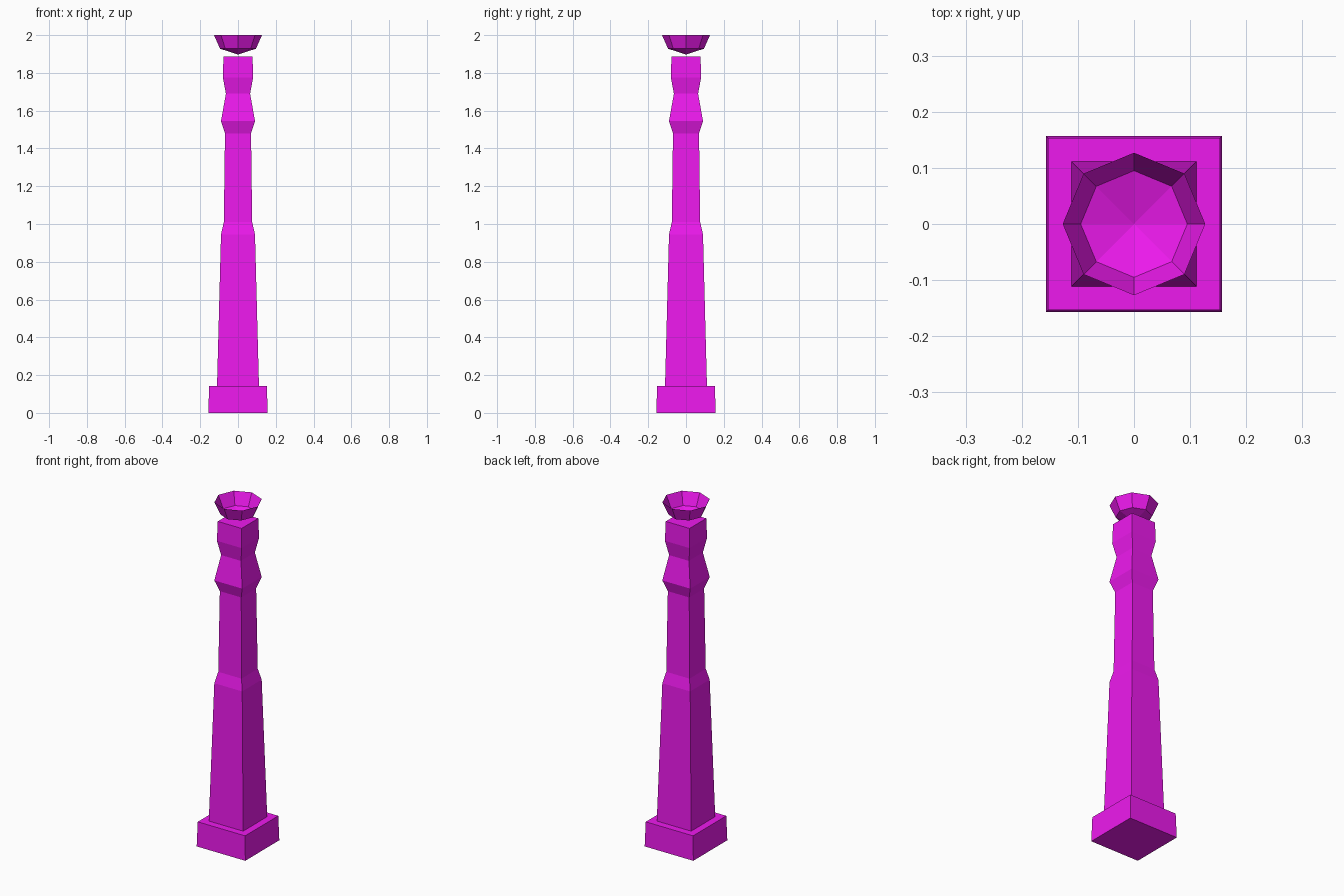
import bpy, bmesh, math

if "Cube" in bpy.data.objects:
    bpy.data.objects.remove(bpy.data.objects["Cube"])

mat = bpy.data.materials.new("magenta")
mat.diffuse_color = (0.85, 0.01, 0.85, 1)
mat.use_nodes = True
mat.node_tree.nodes["Principled BSDF"].inputs["Base Color"].default_value = mat.diffuse_color


def lathe(name, profile, sides, turn=0.0, cap_bottom=False, cap_top=False):
    """Stack n-sided rings of (radius, z); radius 0 makes a point."""
    bm = bmesh.new()
    rings = []
    for r, z in profile:
        if r == 0:
            rings.append([bm.verts.new((0, 0, z))] * sides)
            continue
        angles = [turn + 2 * math.pi * i / sides for i in range(sides)]
        rings.append([bm.verts.new((r * math.cos(a), r * math.sin(a), z)) for a in angles])
    for low, high in zip(rings, rings[1:]):
        for i in range(sides):
            j = (i + 1) % sides
            corners = list(dict.fromkeys((low[i], low[j], high[j], high[i])))
            bm.faces.new(corners)
    if cap_bottom:
        bm.faces.new(rings[0][::-1])
    if cap_top:
        bm.faces.new(rings[-1])
    me = bpy.data.meshes.new(name)
    bm.to_mesh(me)
    bm.free()
    me.materials.append(mat)
    ob = bpy.data.objects.new(name, me)
    bpy.context.collection.objects.link(ob)
    return ob


def square(name, profile, **caps):
    """Square section given as (half width, z)."""
    return lathe(name, [(h * math.sqrt(2), z) for h, z in profile], 4, math.pi / 4, **caps)


# Square plinth
square("plinth", [(0.157, 0), (0.153, 0.143)], cap_bottom=True, cap_top=True)

# Tapered square shaft with flared collar and top block
square("shaft", [(0.111, 0.143), (0.09, 0.945), (0.075, 1.01), (0.069, 1.48),
                 (0.09, 1.545), (0.064, 1.69), (0.08, 1.775), (0.077, 1.888)],
       cap_top=True)

# Open eight-sided bowl floating just above the shaft
lathe("bowl", [(0, 1.897), (0.095, 1.928), (0.127, 2.0)], 8)
